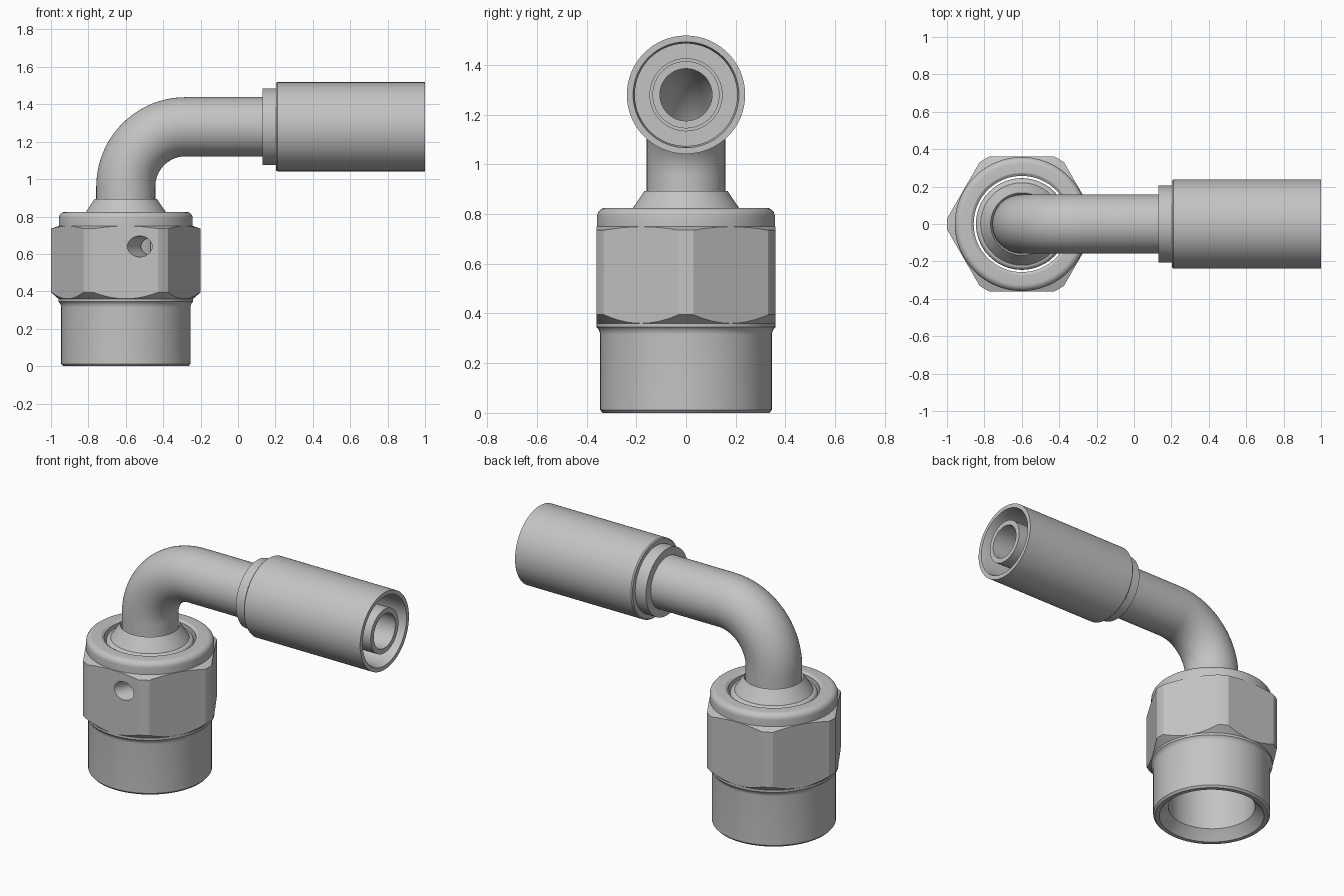
import bpy, bmesh
from math import sin, cos, pi, radians
from mathutils import Vector, Matrix

cube = bpy.data.objects.get("Cube")
if cube:
    bpy.data.objects.remove(cube)

steel = bpy.data.materials.new("grey steel")
steel.use_nodes = True
GREY = (0.55, 0.55, 0.55, 1)
steel.diffuse_color = GREY
steel.node_tree.nodes["Principled BSDF"].inputs["Base Color"].default_value = GREY

AXIS_X, BEND_Z, BEND_R = -0.6, 0.96, 0.32
BEND_LEN = BEND_R * pi / 2
BEND_END = BEND_Z + BEND_LEN


def centre_line(s):
    """Point and in-plane normal of the elbow's centre line at length s."""
    a = min(max((s - BEND_Z) / BEND_R, 0), pi / 2)
    p = Vector((AXIS_X + BEND_R * (1 - cos(a)), 0, BEND_Z + BEND_R * sin(a)))
    p += Vector((sin(a), 0, cos(a))) * (min(s - BEND_Z, 0) + max(s - BEND_END, 0))
    return p, Vector((cos(a), 0, -sin(a)))


def along(x):
    """Centre line length of a position x on the horizontal run."""
    return x - (AXIS_X + BEND_R) + BEND_END


def fillet(s, r, rad, a0, a1, n=6):
    """Arc of profile points, angle 0 pointing outward and 90 forward."""
    angles = [radians(a0 + (a1 - a0) * i / n) for i in range(n + 1)]
    return [(s + rad * sin(a), r + rad * cos(a)) for a in angles]


def finish(obj):
    bpy.ops.object.select_all(action="DESELECT")
    obj.select_set(True)
    bpy.context.view_layer.objects.active = obj
    bpy.ops.object.shade_smooth_by_angle(angle=radians(20))


def add_object(name, bm):
    bmesh.ops.recalc_face_normals(bm, faces=bm.faces)
    mesh = bpy.data.meshes.new(name)
    bm.to_mesh(mesh)
    bm.free()
    mesh.materials.append(steel)
    obj = bpy.data.objects.new(name, mesh)
    bpy.context.collection.objects.link(obj)
    return obj


def turned(name, profile, segs=96):
    """Revolve a closed (length, radius) profile about the centre line."""
    bm = bmesh.new()
    rings = []
    for s, r in profile:
        p, n = centre_line(s)
        rings.append([bm.verts.new(p + r * (n * cos(t) + Vector((0, sin(t), 0))))
                      for t in (2 * pi * k / segs for k in range(segs))])
    for a, b in zip(rings, rings[1:] + rings[:1]):
        for k in range(segs):
            j = (k + 1) % segs
            bm.faces.new((a[k], a[j], b[j], b[k]))
    return add_object(name, bm)


def prism(name, radius, depth, sides, matrix):
    bm = bmesh.new()
    bmesh.ops.create_cone(bm, cap_ends=True, segments=sides, radius1=radius,
                          radius2=radius, depth=depth, matrix=matrix)
    return add_object(name, bm)


def cut(obj, cutter, operation):
    mod = obj.modifiers.new(operation.lower(), "BOOLEAN")
    mod.operation, mod.object, mod.solver = operation, cutter, "EXACT"
    bpy.context.view_layer.objects.active = obj
    bpy.ops.object.modifier_apply(modifier=mod.name)
    bpy.data.objects.remove(cutter)


# Swivel nut: turned blank, then cut to a hexagon
nut = turned("swivel_nut",
             [(0, 0.31), (0, 0.335), (0.012, 0.346), (0.315, 0.346)]
             + fillet(0.315, 0.386, 0.04, 180, 130)
             + [(0.36, 0.36), (0.395, 0.4), (0.735, 0.4), (0.75, 0.358)]
             + fillet(0.79, 0.323, 0.035, 0, 90)
             + [(0.825, 0.272), (0.815, 0.257), (0.06, 0.257), (0.03, 0.285)])
hexagon = prism("hexagon", 0.3605 / cos(pi / 6), 2, 6,
                Matrix.Translation((AXIS_X, 0, 0.5)) @ Matrix.Rotation(pi / 2, 4, "Z"))
# Put the hexagon corners on the x axis
corner = max(v.co.x for v in hexagon.data.vertices) - AXIS_X
if corner < 0.4:
    spin = Matrix.Rotation(pi / 6, 4, "Z")
    hexagon.data.transform(Matrix.Translation((AXIS_X, 0, 0)) @ spin
                           @ Matrix.Translation((-AXIS_X, 0, 0)))
cut(nut, hexagon, "INTERSECT")

# Slanted retaining wire hole in the front flat
lean = Vector((sin(radians(32)), cos(radians(32)), 0))
drill = prism("drill", 0.056, 0.3, 32,
              Matrix.Translation((-0.525, -0.36, 0.64))
              @ lean.to_track_quat("Z", "Y").to_matrix().to_4x4())
cut(nut, drill, "DIFFERENCE")
finish(nut)

# Bent tube: wide stem inside the nut, elbow, and hose nipple at the far end
bend = [BEND_Z + BEND_LEN * i / 24 for i in range(25)]
tube = turned("bent_tube",
              [(0.4, 0.105), (0.4, 0.2), (0.45, 0.245)]
              + fillet(0.79, 0.22, 0.025, 0, 90)
              + fillet(0.865, 0.208, 0.05, 145, 180)
              + [(s, 0.158) for s in bend]
              + [(along(0.25), 0.158), (along(0.25), 0.135),
                 (along(1), 0.135), (along(1), 0.105)]
              + [(s, 0.105) for s in reversed(bend)])
finish(tube)

# Crimped hose ferrule with a stepped collar and an open end
ferrule = turned("hose_ferrule",
                 [(along(x), r) for x, r in (
                     (0.13, 0.15), (0.13, 0.205), (0.203, 0.205), (0.203, 0.232),
                     (0.21, 0.238), (1, 0.238), (1, 0.213), (0.97, 0.206),
                     (0.3, 0.206), (0.3, 0.145))])
finish(ferrule)
